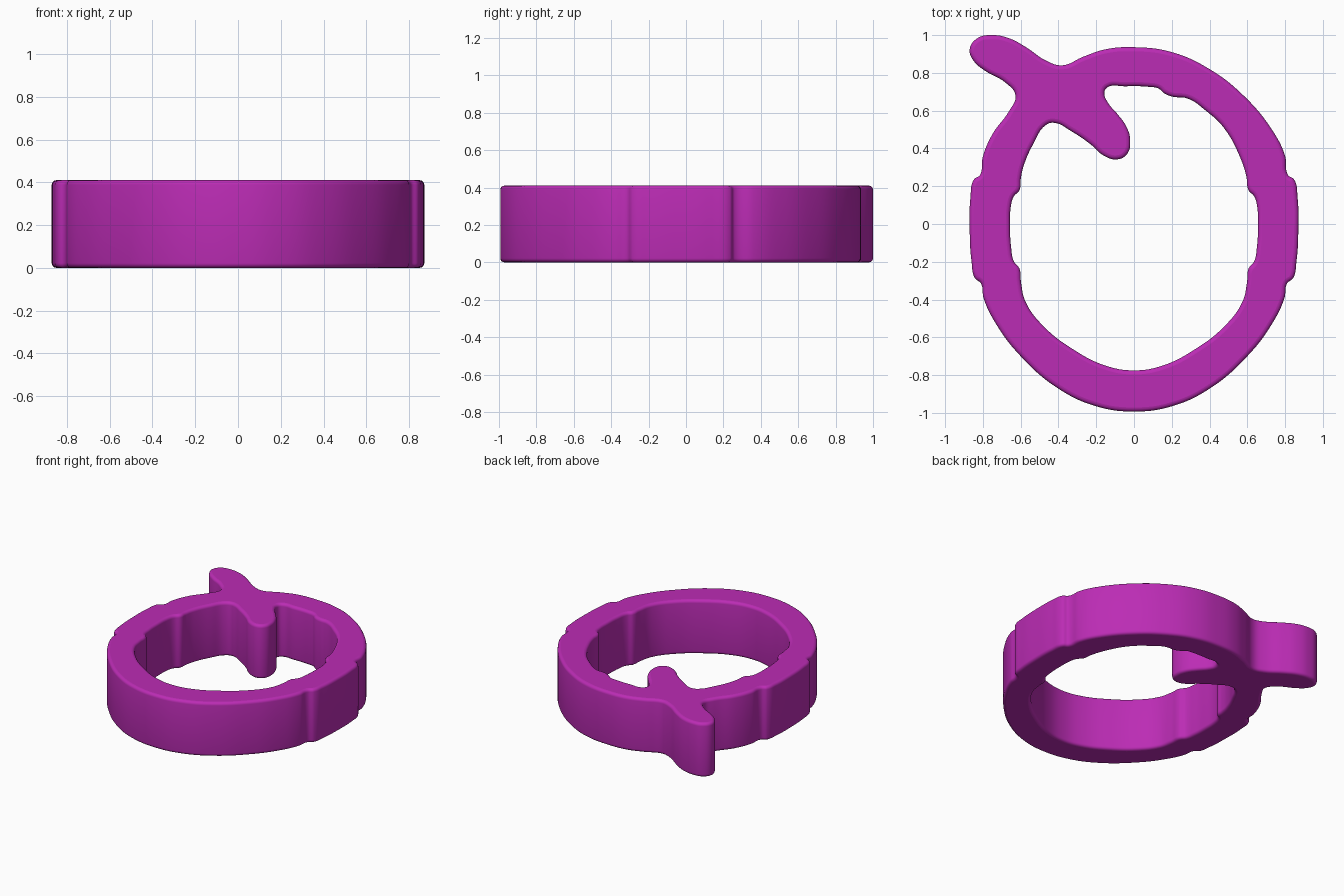
import bpy

if "Cube" in bpy.data.objects:
    bpy.data.objects.remove(bpy.data.objects["Cube"])

HEIGHT, ROUND = 0.41, 0.022

# Right-hand lower halves (bottom centre up to the side grips); mirrored for the left
outer_half = [(0, -.993), (.2, -.965), (.4, -.872), (.6, -.70), (.73, -.53), (.797, -.39),
              (.81, -.315), (.842, -.287), (.86, -.2), (.87, -.03), (.866, .14),
              (.848, .235), (.815, .26)]
inner_half = [(0, -.775), (.15, -.75), (.32, -.665), (.48, -.54), (.575, -.41), (.598, -.31),
              (.607, -.235), (.635, -.2), (.651, -.12), (.656, -.02), (.651, .1),
              (.637, .145), (.606, .18)]

# Upper outer edge with the leaf tip, right to left
outer_top = [(.80, .36), (.73, .5), (.58, .68), (.4, .82), (.2, .91), (0, .936), (-.15, .925),
             (-.27, .885), (-.38, .84), (-.46, .862), (-.57, .935), (-.66, .983), (-.75, 1.0),
             (-.83, .983), (-.87, .925), (-.85, .865), (-.79, .812), (-.68, .748), (-.627, .68),
             (-.66, .6), (-.75, .475), (-.802, .35)]
# Upper inner edge with the stem lobe, right to left
inner_top = [(.595, .25), (.565, .345), (.475, .51), (.38, .6), (.285, .664), (.2, .675),
             (.16, .692), (.13, .717), (.08, .726), (-.05, .729), (-.14, .724), (-.157, .695),
             (-.135, .638), (-.09, .585), (-.04, .515), (-.02, .44), (-.037, .37), (-.09, .342),
             (-.16, .362), (-.23, .422), (-.33, .49), (-.425, .536), (-.468, .523),
             (-.53, .43), (-.585, .305), (-.6, .235)]


def closed_loop(half, top):
    return half + top + [(-x, y) for x, y in reversed(half[1:])]


def add_spline(data, points):
    s = data.splines.new('BEZIER')
    s.bezier_points.add(len(points) - 1)
    for bp, (x, y) in zip(s.bezier_points, points):
        bp.co = (x, y, 0)
        bp.handle_left_type = bp.handle_right_type = 'AUTO'
    s.use_cyclic_u = True
    s.resolution_u = 6


# Filled outline, extruded with rounded rims
curve = bpy.data.curves.new("fruit_cutter_ring", 'CURVE')
curve.dimensions = '2D'
curve.fill_mode = 'BOTH'
add_spline(curve, closed_loop(outer_half, outer_top))
add_spline(curve, closed_loop(inner_half, inner_top))
curve.extrude = HEIGHT / 2 - ROUND
curve.bevel_depth = ROUND
curve.bevel_resolution = 3
curve.offset = -ROUND

ring = bpy.data.objects.new("fruit_cutter_ring", curve)
bpy.context.collection.objects.link(ring)
ring.location.z = HEIGHT / 2
bpy.context.view_layer.objects.active = ring
ring.select_set(True)
bpy.ops.object.convert(target='MESH')
ring = bpy.context.object
bpy.ops.object.transform_apply(location=True, rotation=False, scale=False)
bpy.ops.object.shade_smooth_by_angle()

# Flat top and bottom caps
for p in ring.data.polygons:
    if abs(p.normal.z) > 0.999:
        p.use_smooth = False

mat = bpy.data.materials.new("magenta")
mat.diffuse_color = (0.50, 0.025, 0.46, 1)
mat.use_nodes = True
mat.node_tree.nodes["Principled BSDF"].inputs["Base Color"].default_value = mat.diffuse_color
ring.data.materials.clear()
ring.data.materials.append(mat)
